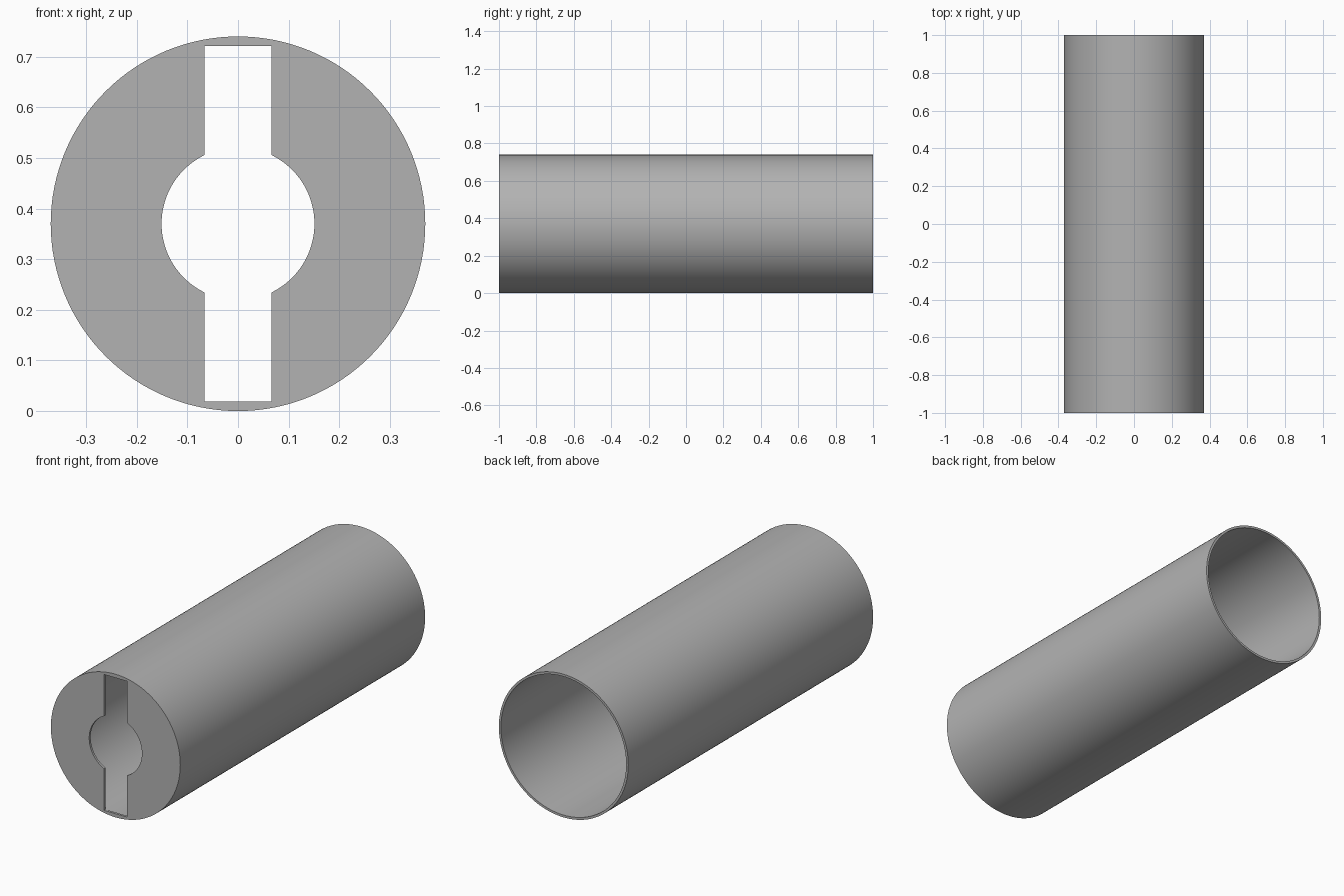
import bpy, bmesh, math

if "Cube" in bpy.data.objects:
    bpy.data.objects.remove(bpy.data.objects["Cube"], do_unlink=True)

RADIUS, INNER, LENGTH, PLATE = 0.37, 0.358, 2.0, 0.012
HOLE, SLOT_W, SLOT_H = 0.151, 0.066, 0.351
SEGMENTS = 128
FRONT, BACK = -LENGTH / 2, LENGTH / 2

grey = bpy.data.materials.new("plain grey")
grey.use_nodes = True
colour = (0.45, 0.45, 0.45, 1)
grey.diffuse_color = colour
grey.node_tree.nodes["Principled BSDF"].inputs["Base Color"].default_value = colour

bm = bmesh.new()


def loop(points, y):
    """Closed ring of vertices in the xz plane at depth y."""
    return [bm.verts.new((x, y, z + RADIUS)) for x, z in points]


def circle(r):
    turn = 2 * math.pi / SEGMENTS
    return [(r * math.cos(i * turn), r * math.sin(i * turn)) for i in range(SEGMENTS)]


def bridge(a, b):
    """Quads joining two rings of equal length."""
    for i in range(len(a)):
        j = (i + 1) % len(a)
        bm.faces.new((a[i], a[j], b[j], b[i]))


def cap(outer, inner):
    """Flat face between an outer ring and a hole."""
    edges = []
    for ring in (outer, inner):
        for i, v in enumerate(ring):
            w = ring[(i + 1) % len(ring)]
            edges.append(bm.edges.get((v, w)) or bm.edges.new((v, w)))
    bmesh.ops.triangle_fill(bm, edges=edges, use_beauty=True)


# Keyhole outline: right arc and top slot, then the same turned half round
limit = math.acos(SLOT_W / HOLE)
steps = 32
half = [(HOLE * math.cos(a), HOLE * math.sin(a))
        for a in (limit * (2 * i / steps - 1) for i in range(steps + 1))]
half += [(SLOT_W, SLOT_H), (-SLOT_W, SLOT_H)]
keyhole = half + [(-x, -z) for x, z in half]

# Thin tube, open at the back
outer_front, outer_back = loop(circle(RADIUS), FRONT), loop(circle(RADIUS), BACK)
inner_back, inner_front = loop(circle(INNER), BACK), loop(circle(INNER), FRONT + PLATE)
bridge(outer_front, outer_back)
bridge(outer_back, inner_back)
bridge(inner_back, inner_front)

# Front plate pierced by the keyhole
hole_front, hole_back = loop(keyhole, FRONT), loop(keyhole, FRONT + PLATE)
bridge(hole_front, hole_back)
cap(outer_front, hole_front)
cap(inner_front, hole_back)
bmesh.ops.recalc_face_normals(bm, faces=bm.faces)

mesh = bpy.data.meshes.new("slotted_tube")
bm.to_mesh(mesh)
bm.free()
mesh.materials.append(grey)
tube = bpy.data.objects.new("slotted_tube", mesh)
bpy.context.collection.objects.link(tube)

# Smooth round walls, crisp rims
bpy.ops.object.select_all(action='DESELECT')
tube.select_set(True)
bpy.context.view_layer.objects.active = tube
bpy.ops.object.shade_smooth_by_angle(angle=math.radians(30))
